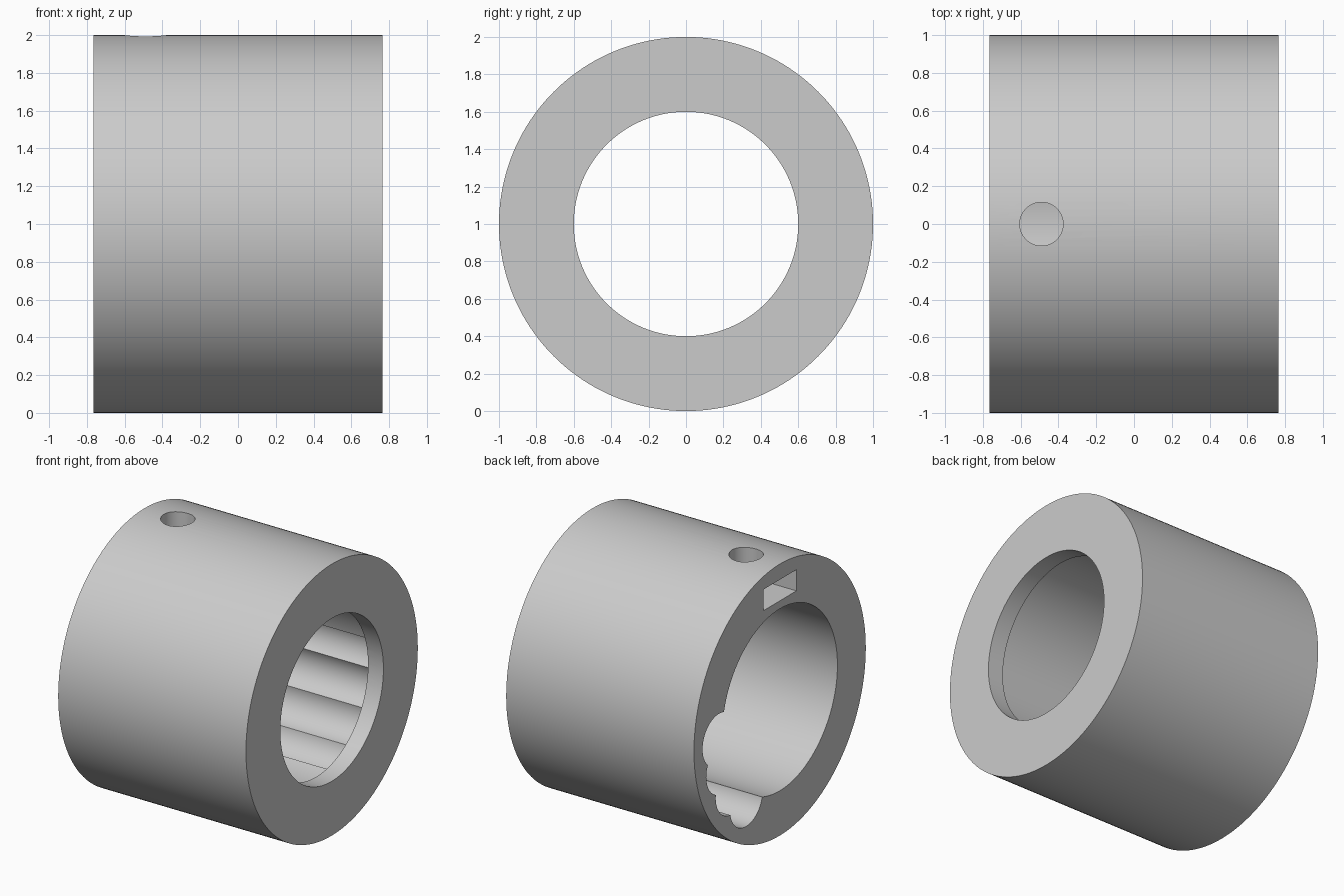
import bpy
from math import pi, radians, sin, cos

cube = bpy.data.objects.get("Cube")
if cube:
    bpy.data.objects.remove(cube, do_unlink=True)

HALF = 0.765       # half length of the sleeve
LIP_X = 0.64       # inner face of the end lip
OPEN_X = -1.0      # cutters reach beyond the open end

grey = bpy.data.materials.new("plain grey")
grey.use_nodes = True
grey.diffuse_color = (0.6, 0.6, 0.6, 1)
grey.node_tree.nodes["Principled BSDF"].inputs["Base Color"].default_value = (0.6, 0.6, 0.6, 1)


def rod(name, radius, x0, x1, y=0, z=1, sides=128):
    """Cylinder lying along x."""
    bpy.ops.mesh.primitive_cylinder_add(vertices=sides, radius=radius, depth=x1 - x0,
                                        location=((x0 + x1) / 2, y, z),
                                        rotation=(0, pi / 2, 0))
    obj = bpy.context.object
    obj.name = name
    obj.data.materials.append(grey)
    return obj


def cut(body, cutter):
    """Subtract the cutter from the body and discard it."""
    cutter.hide_render = True
    mod = body.modifiers.new("cut", "BOOLEAN")
    mod.operation = "DIFFERENCE"
    mod.solver = "EXACT"
    mod.object = cutter
    bpy.context.view_layer.objects.active = body
    bpy.ops.object.modifier_apply(modifier=mod.name)
    bpy.data.objects.remove(cutter, do_unlink=True)


# Outer sleeve
sleeve = rod("sleeve", 1.0, -HALF, HALF, sides=160)

# Wide bore, stopping at the lip, and the narrower opening through it
cut(sleeve, rod("bore_cutter", 0.67, OPEN_X, LIP_X))
cut(sleeve, rod("lip_cutter", 0.6, 0, 1))

# Four overlapping round grooves along the lower side of the bore
for i in range(4):
    a = radians(-29.2 + 18.3 * (1.5 - i))
    cut(sleeve, rod("groove_cutter", 0.19, OPEN_X, LIP_X,
                    0.71 * cos(a), 1 + 0.71 * sin(a), 64))

# Rectangular pocket in the open end
bpy.ops.mesh.primitive_cube_add(size=1, location=((OPEN_X - 0.27) / 2, 0, 1.807))
pocket = bpy.context.object
pocket.scale = (-0.27 - OPEN_X, 0.384, 0.156)
cut(sleeve, pocket)

# Screw hole from the top down into the bore
bpy.ops.mesh.primitive_cylinder_add(vertices=64, radius=0.115, depth=1.2,
                                    location=(-0.49, 0, 1.7))
cut(sleeve, bpy.context.object)

# Smooth round walls with crisp edges
bpy.ops.object.select_all(action="DESELECT")
sleeve.select_set(True)
bpy.context.view_layer.objects.active = sleeve
bpy.ops.object.shade_smooth_by_angle(angle=radians(25))
